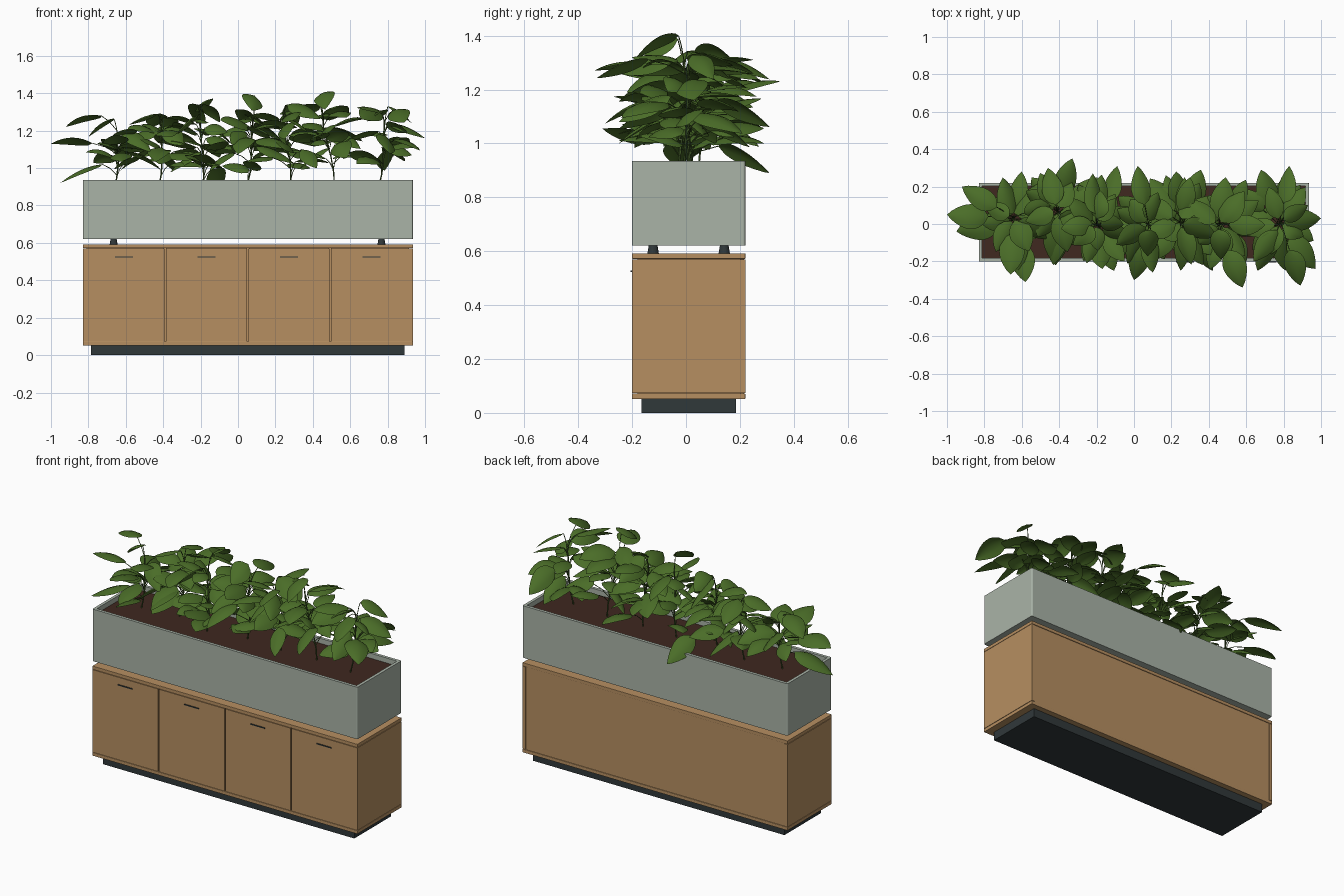
import bpy, bmesh, math, random
from mathutils import Vector

random.seed(5)
if "Cube" in bpy.data.objects:
    bpy.data.objects.remove(bpy.data.objects["Cube"])


def material(name, rgb):
    m = bpy.data.materials.new(name)
    m.use_nodes = True
    m.diffuse_color = (*rgb, 1)
    m.node_tree.nodes["Principled BSDF"].inputs["Base Color"].default_value = (*rgb, 1)
    return m


wood = material("oak wood", (0.47, 0.275, 0.12))
grey_green = material("sage planter", (0.4, 0.455, 0.39))
charcoal = material("charcoal metal", (0.03, 0.04, 0.042))
earth = material("dark soil", (0.05, 0.021, 0.014))
leaf_green = material("leaf green", (0.069, 0.153, 0.021))
stem_green = material("stem green", (0.055, 0.105, 0.022))


def add_object(name, bm, mat):
    mesh = bpy.data.meshes.new(name)
    bm.normal_update()
    bm.to_mesh(mesh)
    bm.free()
    mesh.materials.append(mat)
    ob = bpy.data.objects.new(name, mesh)
    bpy.context.collection.objects.link(ob)
    return ob


def cuboid(x, y, z):
    """Box mesh from (min, max) ranges on each axis."""
    bm = bmesh.new()
    bmesh.ops.create_cube(bm, size=1)
    for v in bm.verts:
        v.co = [r[0] if c < 0 else r[1] for c, r in zip(v.co, (x, y, z))]
    bm.normal_update()
    return bm


def box(name, x, y, z, mat, bevel=0):
    ob = add_object(name, cuboid(x, y, z), mat)
    if bevel:
        mod = ob.modifiers.new("soft edges", "BEVEL")
        mod.width, mod.segments = bevel, 2


# Cabinet carcass on a recessed plinth
X0, X1, Y0, Y1 = -0.83, 0.935, -0.2, 0.22
Z0, Z1, T = 0.052, 0.592, 0.02
box("plinth", (X0 + 0.045, X1 - 0.045), (Y0 + 0.035, Y1 - 0.035), (0, Z0), charcoal)
box("bottom_board", (X0, X1), (Y0, Y1), (Z0, Z0 + T), wood, 0.0015)
box("top_board", (X0, X1), (Y0, Y1), (Z1 - T, Z1), wood, 0.0015)
inner = (Z0 + T, Z1 - T)
reveal = (inner[0] + 0.002, inner[1] - 0.002)
box("right_side", (X0, X0 + T), (Y0 + T, Y1), reveal, wood)
box("left_side", (X1 - T, X1), (Y0 + T, Y1), reveal, wood)
box("back_panel", (X0 + T, X1 - T), (Y1 - 0.02, Y1 - 0.004), inner, wood)

# Four doors with slim pulls and dividers behind the gaps
pitch = (X1 - X0) / 4
for i in range(4):
    a = X0 + i * pitch
    gap_a, gap_b = (0.004 if i else 0), (0.004 if i < 3 else 0)
    box(f"door_{i + 1}", (a + gap_a, a + pitch - gap_b), (Y0, Y0 + T), reveal, wood)
    mid = a + pitch / 2
    box(f"pull_{i + 1}", (mid - 0.048, mid + 0.048), (Y0 - 0.006, Y0), (0.523, 0.528), charcoal)
    if i:
        box(f"divider_{i}", (a - T / 2, a + T / 2), (Y0 + T, Y1 - T), inner, wood)

# Tapered feet
PZ0, PZ1 = 0.622, 0.935
for i, x in enumerate((-0.665, 0.767)):
    for j, y in enumerate((-0.122, 0.142)):
        bm = bmesh.new()
        bmesh.ops.create_cone(bm, cap_ends=True, segments=20, radius1=0.021, radius2=0.016,
                              depth=PZ0 - Z1)
        bmesh.ops.translate(bm, verts=bm.verts, vec=(x, y, (PZ0 + Z1) / 2))
        add_object(f"foot_{i * 2 + j + 1}", bm, charcoal)

# Planter trough: soften the corners, inset a flat rim, then push the floor down
bm = cuboid((X0, X1), (Y0, Y1), (PZ0, PZ1))
corners = [e for e in bm.edges if abs(e.verts[0].co.z - e.verts[1].co.z) > 0.1]
bmesh.ops.bevel(bm, geom=corners, offset=0.008, segments=3, profile=0.5, affect="EDGES")
bm.normal_update()
top = max(bm.faces, key=lambda f: f.calc_center_median().z)
for thickness in (0.018, 0.0005):
    bmesh.ops.inset_region(bm, faces=[top], thickness=thickness)
bmesh.ops.translate(bm, verts=top.verts, vec=(0, 0, -0.28))
add_object("planter_trough", bm, grey_green)
box("soil", (X0 + 0.018, X1 - 0.018), (Y0 + 0.018, Y1 - 0.018), (0.66, 0.905), earth)

# Foliage: one leaf mesh and one set of stem curves
leaves = bmesh.new()
stems = bpy.data.curves.new("stems", "CURVE")
stems.dimensions = "3D"
stems.bevel_depth, stems.bevel_resolution = 0.0035, 1


def stem_curve(points, thick):
    s = stems.splines.new("POLY")
    s.points.add(len(points) - 1)
    for p, co in zip(s.points, points):
        p.co, p.radius = (*co, 1), thick


def bend(a, b, c, t):
    return a.lerp(b, t).lerp(b.lerp(c, t), t)


def add_leaf(base, tip, half_width, arch):
    """Pointed oval blade along an arched midrib, sides drooping slightly."""
    middle = (base + tip) / 2 + Vector((0, 0, arch))
    along = (tip - base).normalized()
    side = Vector((-along.y, along.x, random.uniform(-0.7, 0.7))).normalized()
    up = along.cross(side)
    rows, rings = 9, []
    for r in range(rows + 1):
        t = r / rows
        w = half_width * max(0, math.sin(math.pi * t ** 0.8)) ** 0.8
        mid = bend(base, middle, tip, t)
        rings.append([leaves.verts.new(mid + side * w * u - up * w * 0.28 * u * u)
                      for u in (-1, -0.5, 0, 0.5, 1)])
    for a, b in zip(rings, rings[1:]):
        for k in range(4):
            leaves.faces.new((a[k], b[k], b[k + 1], a[k + 1])).smooth = True


class Plant:
    def __init__(self, x, height):
        self.root = Vector((x, random.uniform(-0.03, 0.05), 0.89))
        self.lean = Vector((random.uniform(-0.15, 0.15), random.uniform(-0.1, 0.1), 1))
        self.height = height
        stem_curve([self.at(0.89 + (height - 0.89) * k / 5) for k in range(6)], 1.1)

    def at(self, z):
        k = z - 0.89
        return self.root + self.lean * k + Vector((0.01 * math.sin(k * 14), 0, 0))

    def leaf(self, tip, size):
        out = tip - self.at(tip.z)
        out.z = 0
        reach = out.length
        out.normalize()
        length = min(size, max(reach - 0.02, 0.08))
        drop = 0.1 if tip.z < 1 else random.uniform(-0.05, 0.1)
        base = tip - out * length + Vector((0, 0, drop))
        node = self.at(max(0.92, min(self.height, base.z - 0.06)))
        stem_curve([node, bend(node, (node + base) / 2 + Vector((0, 0, 0.02)), base, 0.5), base], 0.6)
        add_leaf(base, tip, size * random.uniform(0.26, 0.32), random.uniform(0.02, 0.06))


xs = [-0.66 + 0.235 * k for k in range(7)]
heights = [1.2, 1.25, 1.29, 1.28, 1.29, 1.31, 1.25]
plants = [Plant(x, h) for x, h in zip(xs, heights)]

# Outer leaves: tips around the rim of the canopy
rim = [(-0.6, 0.28), (-0.46, 0.3), (-0.58, -0.31), (-0.66, -0.27), (-0.27, -0.2),
       (-0.42, -0.22), (0.02, 0.31), (-0.17, -0.24), (0, -0.3), (0.1, -0.26), (-0.22, 0.27),
       (0.17, 0.26), (0.27, 0.25), (0.25, -0.25), (0.37, -0.22), (0.35, 0.22), (0.49, 0.25),
       (0.49, -0.2), (0.66, -0.25), (0.89, -0.33), (0.97, -0.24), (0.96, -0.09), (0.83, 0.31),
       (0.68, 0.29), (0.89, 0.21)]
tips = [Vector((x, y, random.uniform(1.02, 1.27))) for x, y in rim]
tips += [Vector(p) for p in ((-1, 0.05, 1.13), (-0.95, -0.04, 0.92), (1, 0.03, 1.16),
                             (-0.92, 0.2, 1.22), (0.58, -0.34, 1.27), (-0.33, 0.35, 1.23),
                             (-0.09, 0.31, 0.89), (0.64, -0.2, 1.32), (0.3, 0.25, 1.31),
                             (-0.18, 0.18, 1.3))]
for tip in tips:
    min(plants, key=lambda p: abs(p.root.x - tip.x)).leaf(tip, random.uniform(0.19, 0.23))

# Inner leaves: spiral up each stem, shorter toward the crown
for n, p in enumerate(plants):
    count = 11 if n in (0, 6) else 17
    for k in range(count):
        f = k / (count - 1)
        ang = n * 1.3 + k * 2.4
        reach = random.uniform(0.18, 0.32) * (1 - 0.25 * f)
        z = 1.0 + (p.height - 1.0) * f + random.uniform(-0.03, 0.03)
        tip = p.at(z) + Vector((math.cos(ang), math.sin(ang), 0)) * reach
        tip.x = max(-0.9, min(0.93, tip.x))
        tip.y = max(-0.25, min(0.29, tip.y))
        p.leaf(tip, random.uniform(0.17, 0.22))

bmesh.ops.remove_doubles(leaves, verts=leaves.verts, dist=0.0003)
add_object("leaves", leaves, leaf_green)
stems.materials.append(stem_green)
bpy.context.collection.objects.link(bpy.data.objects.new("stems", stems))
